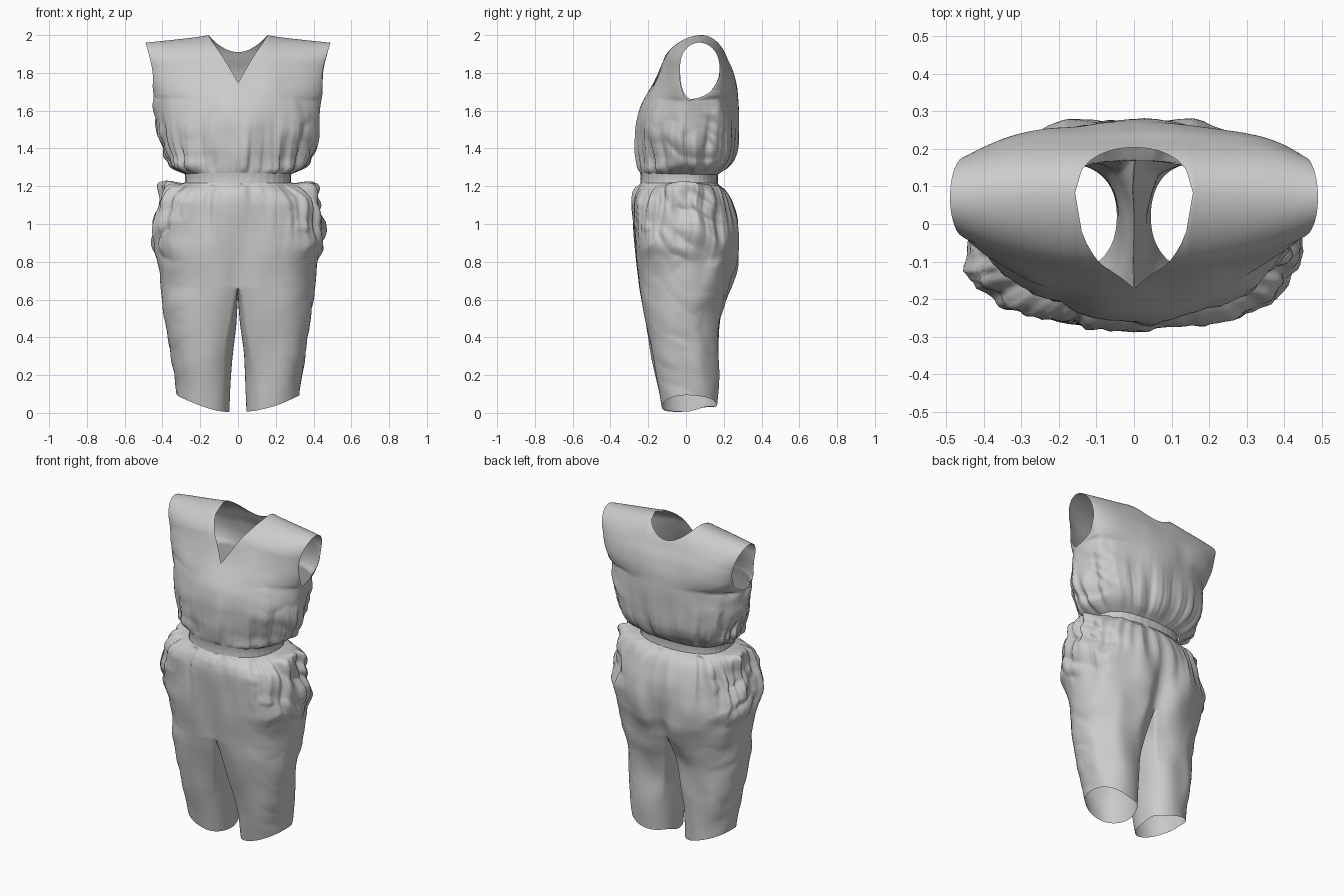
import bpy, bmesh, math
from mathutils import Vector, noise

if "Cube" in bpy.data.objects:
    bpy.data.objects.remove(bpy.data.objects["Cube"])


def curve(table, z):
    """Smooth interpolation of (height, value) pairs with limited slopes."""
    if z <= table[0][0]:
        return table[0][1]
    if z >= table[-1][0]:
        return table[-1][1]
    d = [(q - p) / (b - a) for (a, p), (b, q) in zip(table, table[1:])]
    m = [d[0]] + [2 * s * t / (s + t) if s * t > 0 else 0 for s, t in zip(d, d[1:])] + [d[-1]]
    k = max(i for i in range(len(d)) if table[i][0] <= z)
    (a, p), (b, q) = table[k], table[k + 1]
    h, t = b - a, (z - a) / (b - a)
    return (p * (1 + 2 * t) * (1 - t) ** 2 + h * m[k] * t * (1 - t) ** 2
            + q * t * t * (3 - 2 * t) + h * m[k + 1] * t * t * (t - 1))


def clamp(t):
    return max(0.0, min(1.0, t))


def smooth(t):
    t = clamp(t)
    return t * t * (3 - 2 * t)


def spow(c, p):
    return math.copysign(abs(c) ** (2 / p), c)


def wrinkle(co, gather, amp, side_amp):
    """Waist gathers, long soft folds, and crumpled folds at the sides."""
    ang = Vector((co.x, co.y * 1.6, 0)).normalized()
    pleat = noise.noise(Vector((ang.x * 7, ang.y * 7, co.z * 1.6)))
    pleat += 0.4 * noise.noise(Vector((ang.x * 16, ang.y * 16, co.z * 3 + 5)))
    g = 1 + gather * pleat
    out = Vector((co.x * g, co.y * g, co.z))
    fade = 0.35 + 0.65 * clamp(abs(co.x) / 0.12)
    out += noise.noise_vector(Vector((co.x * 6, co.y * 6, co.z * 3.5))) * amp * fade
    side = smooth((abs(co.x) - 0.18) / 0.2) * side_amp
    tilt = co.z + co.y * 0.5
    crumple = noise.noise(Vector((co.x * 4, co.y * 5, tilt * 9)))
    ridge = 0.4 - abs(noise.noise(Vector((co.x * 5, co.y * 6, tilt * 6 + 4)))) * 1.6
    out.x += math.copysign(side * (0.8 * crumple + 0.5 * ridge), co.x)
    out.y += side * 0.4 * crumple
    return out


def grid(bm, rows, closed=False):
    vs = [[bm.verts.new(c) for c in r] for r in rows]
    n = len(rows[0])
    for a, b in zip(vs, vs[1:]):
        for i in range(n if closed else n - 1):
            j = (i + 1) % n
            bm.faces.new((a[i], a[j], b[j], b[i]))


def finish(bm, name):
    bmesh.ops.remove_doubles(bm, verts=bm.verts, dist=0.0008)
    bmesh.ops.recalc_face_normals(bm, faces=bm.faces)
    me = bpy.data.meshes.new(name)
    bm.to_mesh(me)
    bm.free()
    me.shade_smooth()
    ob = bpy.data.objects.new(name, me)
    bpy.context.collection.objects.link(ob)
    return ob


# ---- bodice: front and back panels joined at side seams and shoulders
WIDTH = [(1.262, .277), (1.275, .305), (1.30, .34), (1.34, .363), (1.4, .385), (1.5, .415),
         (1.6, .432), (1.7, .44), (1.8, .448), (1.9, .472), (1.96, .49)]
FRONT = [(1.262, -.238), (1.3, -.25), (1.4, -.265), (1.5, -.263), (1.6, -.245),
         (1.7, -.2), (1.75, -.173), (1.8, -.15), (1.9, -.11), (2.0, -.07)]
BACK = [(1.262, .168), (1.275, .185), (1.3, .22), (1.34, .25), (1.4, .268), (1.5, .275),
        (1.6, .28), (1.7, .274), (1.8, .25), (1.9, .21), (2.0, .19)]
NECK, ARM_Z, Z0 = 0.32, 1.665, 1.262


def bodice_point(u, v, back):
    a = abs(u)
    shoulder = 2.0 - 0.04 * clamp((a - NECK) / (1 - NECK)) ** 0.8
    top = shoulder
    if a < NECK:
        k = a / NECK
        top = 1.91 + 0.09 * k * k if back else 1.75 + 0.25 * k
    z = Z0 + (top - Z0) * math.sin(v * math.pi / 2)
    # armhole edge opens from the side seam
    k = clamp((z - ARM_Z) / 0.15)
    edge = math.sqrt(1 - (1 - k) ** 2)
    edge = 0.015 + (0.16 if back else -0.045) * edge
    mid = curve(BACK if back else FRONT, z)
    up = smooth((z - 1.5) / 0.4)
    # flatter back, rounder front, both matching the oval waistband below
    waist = smooth((1.36 - z) / 0.09)
    p = 2.6 if back else 1.85 + 0.45 * waist
    q = (2.5 if back else 1.85 + 0.45 * waist) * (1 - up) + 1.2 * up
    y = edge + (mid - edge) * max(0, 1 - a ** p) ** (1 / q)
    # rounded roll over the shoulder seam
    t = clamp((shoulder - z) / 0.12)
    seam = 0.09 - 0.02 * a
    y = seam + (y - seam) * math.sqrt(max(0, 1 - (1 - t) ** 2))
    co = Vector((u * curve(WIDTH, z), y, z))
    start = smooth((z - Z0) / 0.03)
    low = start * smooth((1.66 - z) / 0.4)
    calm = smooth((1.95 - z) / 0.3) * smooth((z - Z0) / 0.05)
    return wrinkle(co, 0.085 * low, 0.02 * calm, 0.03 * calm * smooth((1.85 - z) / 0.3))


COLS, ROWS = 120, 90
us = [math.sin(math.pi * (i / COLS - 0.5)) for i in range(COLS + 1)]
for s in (-NECK, NECK):
    us[min(range(len(us)), key=lambda i: abs(us[i] - s))] = s
bm = bmesh.new()
for back in (False, True):
    grid(bm, [[bodice_point(u, j / ROWS, back) for u in us] for j in range(ROWS + 1)])
finish(bm, "bodice")

# ---- waistband: elastic ring with fine ribs
bm = bmesh.new()
rows = []
for z, s in ((1.195, 1.0), (1.21, 1.0), (1.23, .99), (1.25, .99), (1.27, 1.0)):
    ring = []
    for i in range(160):
        a = math.tau * i / 160
        r = s * (1 + 0.004 * math.sin(a * 40))
        y = spow(math.sin(a), 2.3)
        ring.append((0.282 * r * spow(math.cos(a), 2.3), r * y * (0.17 if y > 0 else 0.242), z))
    rows.append(ring)
grid(bm, rows, True)
finish(bm, "waistband")

# ---- trousers: hips split into two tapered legs at the crotch
HIP = [(0, .322), (.08, .328), (.2, .345), (.4, .37), (.6, .40), (.7, .41), (.8, .42), (.87, .434),
       (.95, .43), (1.0, .42), (1.08, .408), (1.13, .39), (1.17, .35), (1.195, .305), (1.21, .28)]
HFRONT = [(0, -.128), (.2, -.165), (.4, -.205), (.5, -.225), (.6, -.243), (.7, -.255), (.8, -.265),
          (1.0, -.275), (1.1, -.28), (1.15, -.273), (1.21, -.24)]
HBACK = [(0, .163), (.2, .17), (.4, .18), (.5, .19), (.6, .22), (.7, .25), (.8, .278), (.9, .282),
         (1.0, .27), (1.1, .24), (1.15, .218), (1.21, .168)]
GAP = [(0, .045), (.3, .03), (.5, .01), (.66, 0)]
CROTCH, TOP = 0.66, 1.21
OUT, INN = 90, 24


def leg_point(i, z, side):
    hw, yf, yb, gap = (curve(t, z) for t in (HIP, HFRONT, HBACK, GAP))
    cx, rx, cy, ry = (hw + gap) / 2, (hw - gap) / 2, (yf + yb) / 2, (yb - yf) / 2
    b = clamp((z - 0.1) / (CROTCH - 0.1)) ** 1.8
    open_a = math.radians(135)
    if i <= OUT:
        k = i / OUT
        a = open_a * (2 * k - 1)
        h = math.pi / 2 * (2 * k - 1)
        # front corners of the hips are fuller than the back
        full = smooth((z - 0.7) / 0.2) * smooth((1.2 - z) / 0.1)
        p = 2.4 + (0.5 * full if h < 0 else 0)
        sy = spow(math.sin(h), p)
        tx, ty = hw * spow(math.cos(h), p), sy * (yb if sy > 0 else -yf)
        if i in (0, OUT):
            tx = 0
        tx = gap + tx * (1 - gap / hw)
        s = 0
    else:
        s = (i - OUT) / INN
        a = open_a + s * (math.tau - 2 * open_a)
        tx, ty = gap, yb + (yf - yb) * s
    lx = cx + rx * spow(math.cos(a), 2.2)
    ly = cy + ry * spow(math.sin(a), 2.2)
    x, y = lx + (tx - lx) * b, ly + (ty - ly) * b
    # centre seam crease
    crease = smooth(1 - abs(z - CROTCH) / 0.4)
    y *= 1 - (0.2 if y > 0 else 0.1) * crease * math.exp(-(x / 0.06) ** 2)
    # curved hem, dipped crotch, pouched side pockets
    t = clamp((x - 0.045) / 0.28)
    zz = z + 0.006 + 0.09 * t ** 1.8 * clamp(1 - z / 0.6) ** 2
    zz += 0.025 * smooth(y / 0.12) * clamp(1 - z / 0.4) * (1 - t)
    zz -= 0.05 * math.sin(math.pi * s) * b
    flank = smooth((x / hw - 0.72) / 0.28) * smooth(1 - abs(y) / 0.22)
    puff = flank * math.exp(-((z - 1.165) / 0.028) ** 2)
    co = Vector((side * (x + 0.03 * puff), y, zz + 0.05 * puff))
    start = smooth((TOP - z) / 0.03)
    low = start * smooth((z - 0.75) / 0.38)
    pocket = smooth((TOP - z) / 0.06) * smooth((z - 0.7) / 0.25)
    back = 0.014 * smooth(y / 0.1)
    return wrinkle(co, 0.09 * low, (0.012 + back) * start * (0.4 + 0.6 * clamp(z / 0.3)),
                   start * (0.012 + 0.038 * pocket))


bm = bmesh.new()
for side in (-1, 1):
    upper = [TOP - (TOP - CROTCH) * (j / 72) ** 1.3 for j in range(73)]
    grid(bm, [[leg_point(i, z, side) for i in range(OUT + 1)] for z in upper])
    lower = [CROTCH * (1 - j / 60) for j in range(61)]
    grid(bm, [[leg_point(i, z, side) for i in range(OUT + INN)] for z in lower], True)
finish(bm, "trousers")
